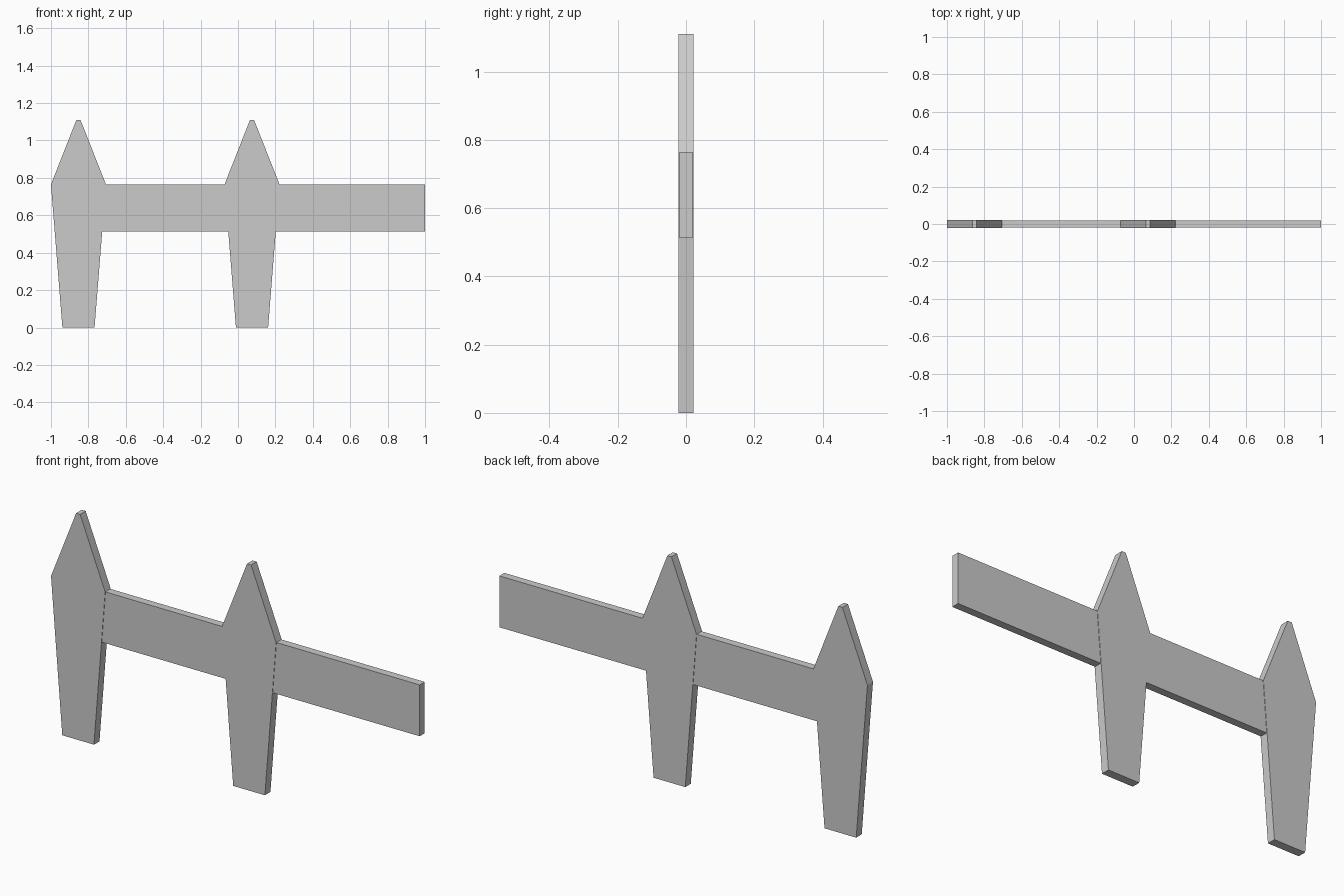
import bpy, bmesh

if "Cube" in bpy.data.objects:
    bpy.data.objects.remove(bpy.data.objects["Cube"])

def slab(name, profile, half):
    """Extrude an (x, z) outline symmetrically about y = 0."""
    bm = bmesh.new()
    face = bm.faces.new([bm.verts.new((x, -half, z)) for x, z in profile])
    ext = bmesh.ops.extrude_face_region(bm, geom=[face])
    verts = [g for g in ext["geom"] if isinstance(g, bmesh.types.BMVert)]
    bmesh.ops.translate(bm, verts=verts, vec=(0, 2 * half, 0))
    bmesh.ops.recalc_face_normals(bm, faces=bm.faces)
    mesh = bpy.data.meshes.new(name)
    bm.to_mesh(mesh)
    bm.free()
    obj = bpy.data.objects.new(name, mesh)
    bpy.context.collection.objects.link(obj)
    return obj

# Pointed pickets: right half of the outline, mirrored about the centre
half_outline = [(0.086, 0), (0.147, 0.765), (0.011, 1.11)]
picket_outline = half_outline + [(-x, z) for x, z in reversed(half_outline)]
centres = (-0.853, 0.075)
for i, cx in enumerate(centres):
    slab(f"picket_{i + 1}", [(cx + x, z) for x, z in picket_outline], 0.0215)

# Slightly thinner rail running from the first picket past the second
slab("rail", [(centres[0], 0.513), (1.0, 0.513), (1.0, 0.765), (centres[0], 0.765)], 0.0193)
